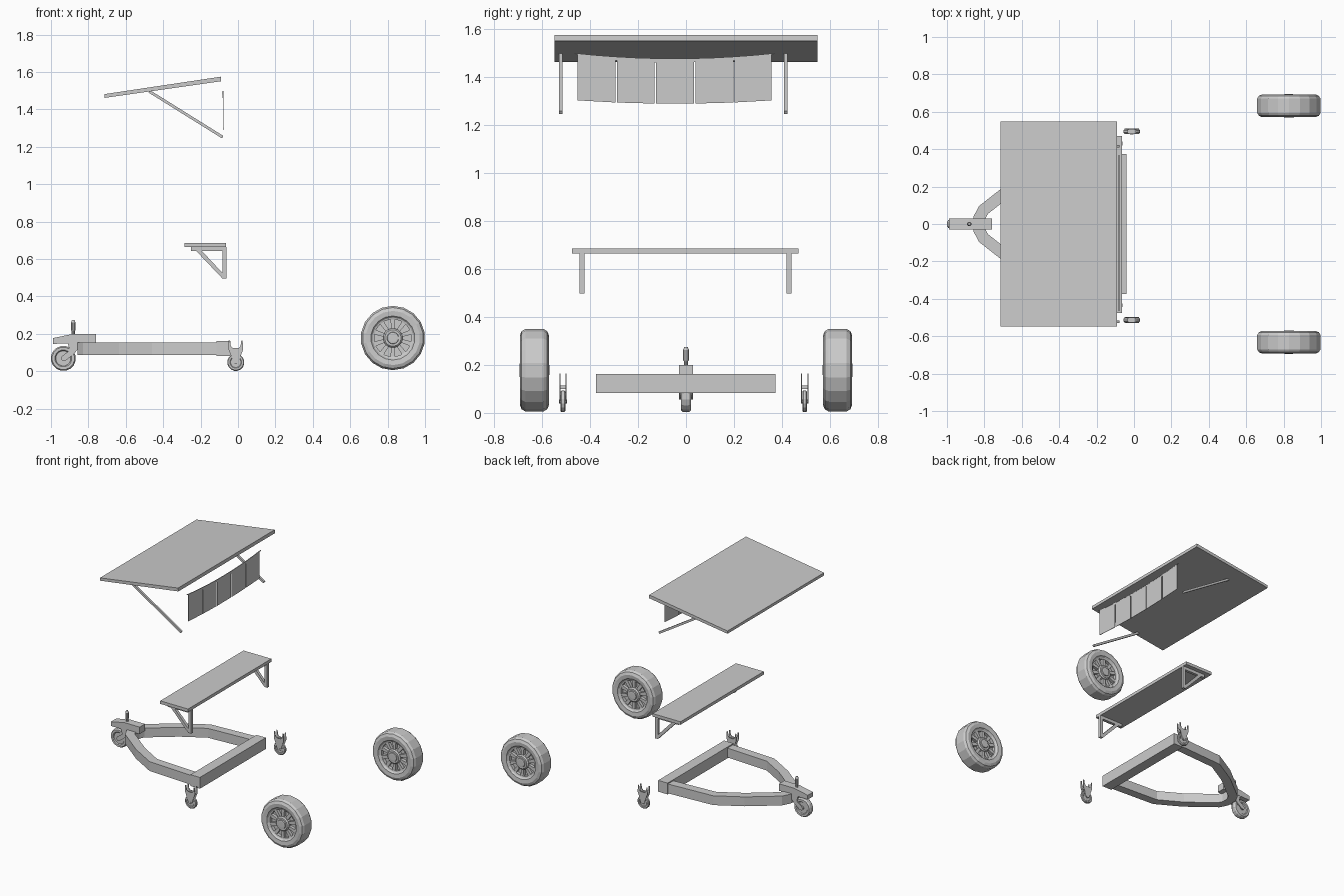
import bpy, bmesh, math
from mathutils import Vector, Matrix

if "Cube" in bpy.data.objects:
    bpy.data.objects.remove(bpy.data.objects["Cube"])


def finish(name, bm):
    bmesh.ops.recalc_face_normals(bm, faces=bm.faces)
    me = bpy.data.meshes.new(name)
    bm.to_mesh(me)
    bm.free()
    ob = bpy.data.objects.new(name, me)
    bpy.context.collection.objects.link(ob)
    return ob


def extrude_poly(bm, pts, a, b, axis='y'):
    """Prism from a 2D outline: (x, z) swept along y, or (x, y) along z, or (y, z) along x."""
    put = {'y': lambda p, d: (p[0], d, p[1]),
           'z': lambda p, d: (p[0], p[1], d),
           'x': lambda p, d: (d, p[0], p[1])}[axis]
    lo = [bm.verts.new(put(p, a)) for p in pts]
    hi = [bm.verts.new(put(p, b)) for p in pts]
    bm.faces.new(lo)
    bm.faces.new(hi)
    n = len(pts)
    for i in range(n):
        j = (i + 1) % n
        bm.faces.new((lo[i], lo[j], hi[j], hi[i]))


def prism(name, pts, a, b, axis='y'):
    bm = bmesh.new()
    extrude_poly(bm, pts, a, b, axis)
    return finish(name, bm)


def rect(x0, x1, z0, z1):
    return [(x0, z0), (x1, z0), (x1, z1), (x0, z1)]


def bar(p, q, w):
    """Outline of a straight strip from p to q with width w."""
    p, q = Vector(p), Vector(q)
    d = (q - p).normalized()
    n = Vector((-d.y, d.x)) * w / 2
    return [p + n, q + n, q - n, p - n]


def lathe(name, profile, centre, seg, axis='y', closed=False):
    """Turn (radius, offset) points around the y or z axis."""
    bm = bmesh.new()
    rings = []
    for r, o in profile:
        ring = []
        for i in range(seg):
            a = 2 * math.pi * (i + 0.5) / seg
            c, s = r * math.cos(a), r * math.sin(a)
            ring.append(bm.verts.new((c, o, s) if axis == 'y' else (c, s, o)))
        rings.append(ring)
    pairs = list(zip(rings, rings[1:]))
    if closed:
        pairs.append((rings[-1], rings[0]))
    else:
        bm.faces.new(rings[0])
        bm.faces.new(rings[-1])
    for r0, r1 in pairs:
        for i in range(seg):
            j = (i + 1) % seg
            bm.faces.new((r0[i], r0[j], r1[j], r1[i]))
    ob = finish(name, bm)
    ob.location = centre
    return ob


# Sloping roof panel
prism("roof_panel", [(-.713, 1.462), (-.713, 1.482), (-.092, 1.575), (-.09, 1.551)], -.548, .548)

# Roof struts
for y in (-.522, .416):
    prism("roof_strut", bar((-.475, 1.497), (-.082, 1.252), .015), y - .007, y + .007)

# Hanging curtain: five panels on a sagging cord
def sag(y):
    return 1.473 + .13 * (y + .047) ** 2

edges = [-.455, -.29, -.128, .037, .2, .36]
for a, b in zip(edges, edges[1:]):
    a, b = a + .003, b - .003
    drop = lambda y: 1.289 + .085 * (y + .047) ** 2
    prism("curtain_panel", [(a, drop(a)), (b, drop(b)), (b, sag(b)), (a, sag(a))], -.081, -.078, 'x')
for y in edges[1:-1]:
    prism("curtain_clip", rect(y - .006, y + .006, sag(y) - .012, sag(y) + .002), -.083, -.077, 'x')
cord = [-.465 + i * .835 / 10 for i in range(11)]
bm = bmesh.new()
for a, b in zip(cord, cord[1:]):
    extrude_poly(bm, bar((a, sag(a) + .002), (b, sag(b) + .002), .004), -.082, -.077, 'x')
finish("curtain_cord", bm)

# Bench shelf and its triangular brackets
prism("bench_board", rect(-.285, -.064, .664, .686), -.475, .47)
for y in (-.434, .43):
    bm = bmesh.new()
    for pts in (rect(-.25, -.062, .642, .664), rect(-.084, -.062, .497, .642),
                [(-.222, .642), (-.192, .642), (-.084, .527), (-.084, .497)]):
        extrude_poly(bm, pts, y - .01, y + .01)
    finish("bench_bracket", bm)

# Base frame: rear beam and tapering bent arms
prism("rear_beam", rect(-.115, -.04, .082, .163), -.375, .373)
half = [(-.11, .338), (-.45, .318), (-.62, .22), (-.805, .075), (-.828, .03)]
path = [Vector(p) for p in half + [(x, -y) for x, y in reversed(half)]]
left, right = [], []
for i, p in enumerate(path):
    d0 = (p - path[max(i - 1, 0)]).normalized() if i else (path[1] - p).normalized()
    d1 = (path[i + 1] - p).normalized() if i < len(path) - 1 else d0
    t = (d0 + d1).normalized()
    n = Vector((-t.y, t.x)) * (.031 / max(t.dot(d0), .5))
    left.append(p + n)
    right.append(p - n)
bm = bmesh.new()
rings = [[bm.verts.new((q.x, q.y, z)) for q, z in ((l, .088), (r, .088), (r, .155), (l, .155))]
         for l, r in zip(left, right)]
bm.faces.new(rings[0])
bm.faces.new(rings[-1])
for r0, r1 in zip(rings, rings[1:]):
    for i in range(4):
        j = (i + 1) % 4
        bm.faces.new((r0[i], r0[j], r1[j], r1[i]))
finish("frame_arms", bm)

# Nose block and knob
prism("nose_block", [(-.988, .147), (-.988, .178), (-.88, .2), (-.76, .2), (-.76, .15)], -.03, .03)
lathe("nose_knob", [(.009, .19), (.009, .215), (.012, .22), (.012, .262), (.007, .275)],
      (-.881, 0, 0), 10, 'z')

# Front caster
def caster_wheel(name, centre, r, w, seg=16):
    h = w / 2
    lathe(name, [(r * .6, -h * .7), (r * .68, -h), (r * .9, -h), (r, -h * .55), (r, h * .55),
                 (r * .9, h), (r * .68, h), (r * .6, h * .7)], centre, seg)
    lathe(name + "_axle", [(r * .2, -h - .006), (r * .2, h + .006)], centre, 8)

caster_wheel("front_caster_wheel", (-.934, 0, .069), .067, .042)
for s in (-1, 1):
    prism("front_caster_fork", [(-.91, .15), (-.85, .15), (-.855, .12), (-.875, .095), (-.92, .058),
                                (-.938, .055), (-.947, .068), (-.94, .082), (-.9, .112)],
          s * .023, s * .029)
prism("front_caster_crown", rect(-.9, -.853, .128, .15), -.028, .028)

# Rear casters
for y in (-.513, .495):
    caster_wheel("rear_caster_wheel", (-.012, y, .048), .046, .02)
    bm = bmesh.new()
    for s in (-1, 1):
        extrude_poly(bm, [(-.05, .165), (-.043, .165), (-.038, .133), (-.026, .124), (.003, .124),
                          (.013, .133), (.018, .165), (.025, .165), (.027, .115), (.015, .085),
                          (.002, .042), (-.024, .042), (-.038, .085), (-.05, .115)],
                     y + s * .011, y + s * .015)
    finish("rear_caster_fork", bm)
    prism("rear_caster_bridge", rect(-.036, .012, .1, .115), y - .011, y + .011)

# Large wheels: tyre ring, recessed disc, spokes and hub on both faces
for y in (-.632, .632):
    c = Vector((.828, y, .178))
    lathe("tyre", [(.108, .046), (.118, .058), (.145, .061), (.163, .053), (.172, .038),
                   (.172, -.038), (.163, -.053), (.145, -.061), (.118, -.058), (.108, -.046)],
          c, 18, closed=True)
    lathe("rim_disc", [(.112, -.022), (.112, .022)], c, 18)
    for s in (-1, 1):
        lathe("rim_ring", [(.11, s * .02), (.11, s * .048), (.1, s * .045), (.1, s * .02)],
              c, 20, closed=True)
        lathe("hub", [(.052, s * .02), (.052, s * .046), (.044, s * .054), (.032, s * .054),
                      (.03, s * .061), (.02, s * .062)], c, 16)
        bm = bmesh.new()
        for k in range(10):
            a = 2 * math.pi * (k + .5) / 10
            d = Vector((math.cos(a), math.sin(a)))
            n = Vector((-d.y, d.x))
            pts = [d * .046 + n * .009, d * .103 + n * .013, d * .103 - n * .013, d * .046 - n * .009]
            extrude_poly(bm, pts, s * .02, s * .043)
        finish("spokes", bm).location = c
